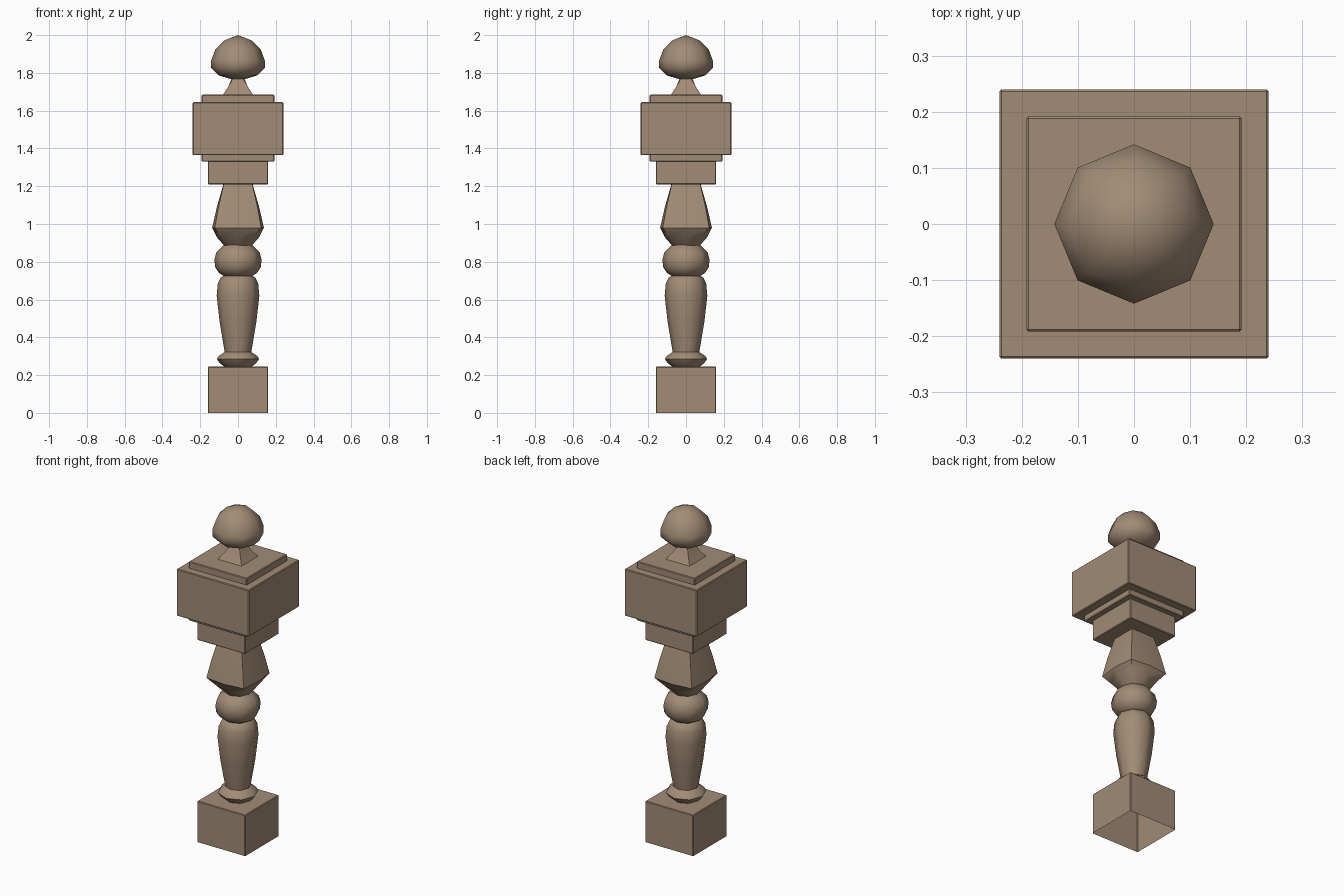
import bpy, bmesh, math

if "Cube" in bpy.data.objects:
    bpy.data.objects.remove(bpy.data.objects["Cube"])

wood = bpy.data.materials.new("wood")
wood.diffuse_color = (0.36, 0.26, 0.18, 1)
wood.use_nodes = True
wood.node_tree.nodes["Principled BSDF"].inputs["Base Color"].default_value = wood.diffuse_color


def finish(name, bm):
    bmesh.ops.recalc_face_normals(bm, faces=bm.faces)
    me = bpy.data.meshes.new(name)
    bm.to_mesh(me)
    bm.free()
    me.materials.append(wood)
    ob = bpy.data.objects.new(name, me)
    bpy.context.collection.objects.link(ob)
    return ob


def block(name, half, z0, z1, open_bottom=False):
    """Square block with slightly softened edges."""
    bm = bmesh.new()
    bmesh.ops.create_cube(bm, size=1)
    for v in bm.verts:
        v.co = (v.co.x * 2 * half, v.co.y * 2 * half, z0 + (v.co.z + 0.5) * (z1 - z0))
    if open_bottom:
        low = [f for f in bm.faces if f.calc_center_median().z < z0 + 1e-4]
        bmesh.ops.delete(bm, geom=low, context='FACES_ONLY')
    ob = finish(name, bm)
    bev = ob.modifiers.new("soft_edges", 'BEVEL')
    bev.width = 0.004
    bev.segments = 1
    return ob


def turned(name, profile, angle=60):
    """Eight-sided loft; rows are (z, radius on axes[, radius on diagonals])."""
    bm = bmesh.new()
    rings = []
    for row in profile:
        z, r, d = row[0], row[1], row[-1] if len(row) == 3 else row[1]
        if r == 0:
            rings.append([bm.verts.new((0, 0, z))] * 8)
            continue
        ring = []
        for i in range(8):
            a, q = i * math.pi / 4, d if i % 2 else r
            ring.append(bm.verts.new((q * math.cos(a), q * math.sin(a), z)))
        rings.append(ring)
    for lo, hi in zip(rings, rings[1:]):
        for i in range(8):
            j = (i + 1) % 8
            vs = list(dict.fromkeys((lo[i], lo[j], hi[j], hi[i])))
            bm.faces.new(vs)
    ob = finish(name, bm)
    bpy.ops.object.select_all(action='DESELECT')
    ob.select_set(True)
    bpy.context.view_layer.objects.active = ob
    bpy.ops.object.shade_smooth_by_angle(angle=math.radians(angle))
    return ob


# Square blocks
block("base_block", 0.16, 0, 0.245, open_bottom=True)
block("collar_block", 0.16, 1.21, 1.335)
block("lower_plate", 0.192, 1.33, 1.37)
block("head_block", 0.24, 1.365, 1.645)
block("upper_plate", 0.192, 1.64, 1.685)

# Turned shaft
turned("foot_ring", [(0.243, 0.07), (0.262, 0.095), (0.285, 0.112), (0.303, 0.1), (0.322, 0.07)])
turned("vase_shaft", [(0.32, 0.07), (0.48, 0.097), (0.62, 0.113), (0.685, 0.107),
                      (0.715, 0.092), (0.73, 0.07)])
turned("bead", [(0.725, 0.075), (0.74, 0.1), (0.77, 0.12), (0.81, 0.125),
                (0.85, 0.115), (0.875, 0.09), (0.888, 0.075)])

# Urn: round neck flaring to a bulged square, then tapering up
turned("urn", [(0.885, 0.073), (0.93, 0.112, 0.122), (0.98, 0.137, 0.174),
               (1.09, 0.112, 0.146), (1.212, 0.077, 0.107)], 40)

# Finial: square neck and faceted ball
turned("finial_neck", [(1.683, 0.08, 0.113), (1.725, 0.052, 0.073), (1.775, 0.032, 0.036)], 40)
turned("finial_ball", [(1.765, 0), (1.768, 0.04), (1.787, 0.103), (1.825, 0.142), (1.865, 0.142),
                       (1.925, 0.12), (1.972, 0.072), (2.0, 0)])
